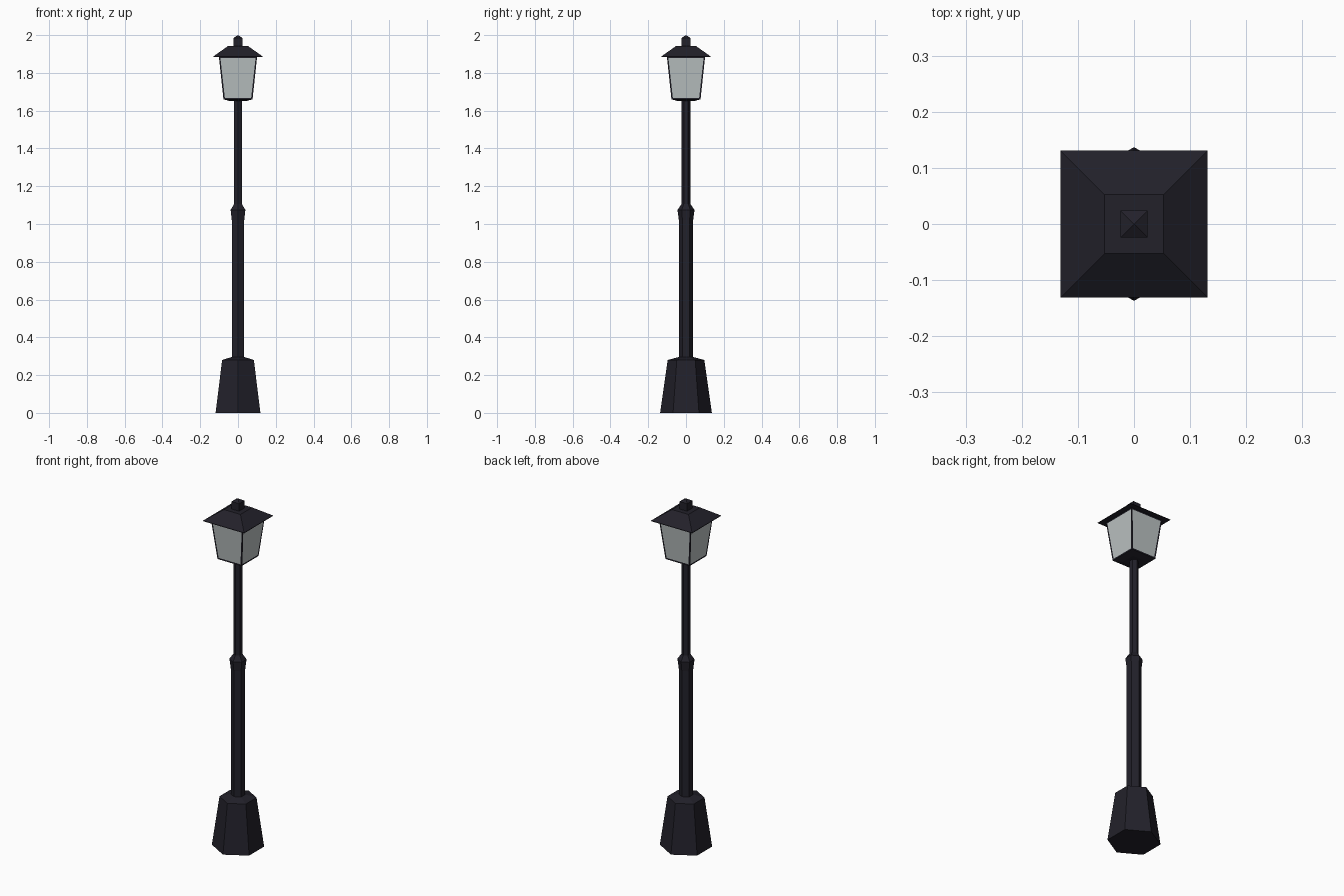
import bpy, bmesh, math

if "Cube" in bpy.data.objects:
    bpy.data.objects.remove(bpy.data.objects["Cube"])


def material(name, rgb):
    m = bpy.data.materials.new(name)
    m.diffuse_color = (*rgb, 1.0)
    m.use_nodes = True
    m.node_tree.nodes["Principled BSDF"].inputs["Base Color"].default_value = m.diffuse_color
    return m


IRON = material("dark iron", (0.016, 0.015, 0.023))
GLASS = material("pale glass", (0.50, 0.54, 0.54))


def lathe(name, profile, sides, start, mats=(IRON,), edit=None):
    """Stack polygon rings from (radius, z) pairs; radius 0 makes a tip."""
    bm = bmesh.new()
    rings = []
    for r, z in profile:
        n = sides if r > 0 else 1
        rings.append([bm.verts.new((r * math.cos(start + math.tau * i / sides),
                                    r * math.sin(start + math.tau * i / sides), z))
                      for i in range(n)])
    for a, b in zip(rings, rings[1:]):
        for i in range(sides):
            j = (i + 1) % sides
            if len(b) == 1:
                bm.faces.new((a[i], a[j], b[0]))
            else:
                bm.faces.new((a[i], a[j], b[j], b[i]))
    bm.faces.new(rings[0][::-1])
    if len(rings[-1]) > 1:
        bm.faces.new(rings[-1])
    bmesh.ops.recalc_face_normals(bm, faces=bm.faces)
    if edit:
        edit(bm)
    me = bpy.data.meshes.new(name)
    bm.to_mesh(me)
    bm.free()
    for m in mats:
        me.materials.append(m)
    ob = bpy.data.objects.new(name, me)
    bpy.context.collection.objects.link(ob)
    return ob


def square(profile):
    """Turn half-widths into corner radii."""
    return [(h * math.sqrt(2), z) for h, z in profile]


def glaze(bm):
    """Inset a glass pane into each tall side of the lantern."""
    panes = [f for f in bm.faces if abs(f.normal.z) < 0.4 and f.calc_area() > 0.01]
    bmesh.ops.inset_individual(bm, faces=panes, thickness=0.011, depth=-0.001)
    for f in panes:
        f.material_index = 1


HEX = math.pi / 2      # hexagon corners point to front and back
SQ = math.pi / 4       # square sides face the axes

# Flared foot and stepped post
lathe("foot", [(0.137, 0), (0.097, 0.28), (0.038, 0.296)], 6, HEX)
lathe("lower_post", [(0.038, 0.28), (0.038, 1.02), (0.045, 1.075), (0.024, 1.105)], 6, HEX)
lathe("upper_post", [(0.023, 1.09), (0.023, 1.66)], 6, HEX)

# Lantern with four panes, then roof and finial
lathe("lantern", square([(0.04, 1.65), (0.077, 1.66), (0.101, 1.885)]), 4, SQ,
      (IRON, GLASS), glaze)
lathe("roof", square([(0.131, 1.884), (0.131, 1.887), (0.053, 1.942)]), 4, SQ)
lathe("finial", square([(0.024, 1.94), (0.024, 1.985), (0, 2.0)]), 4, SQ)
